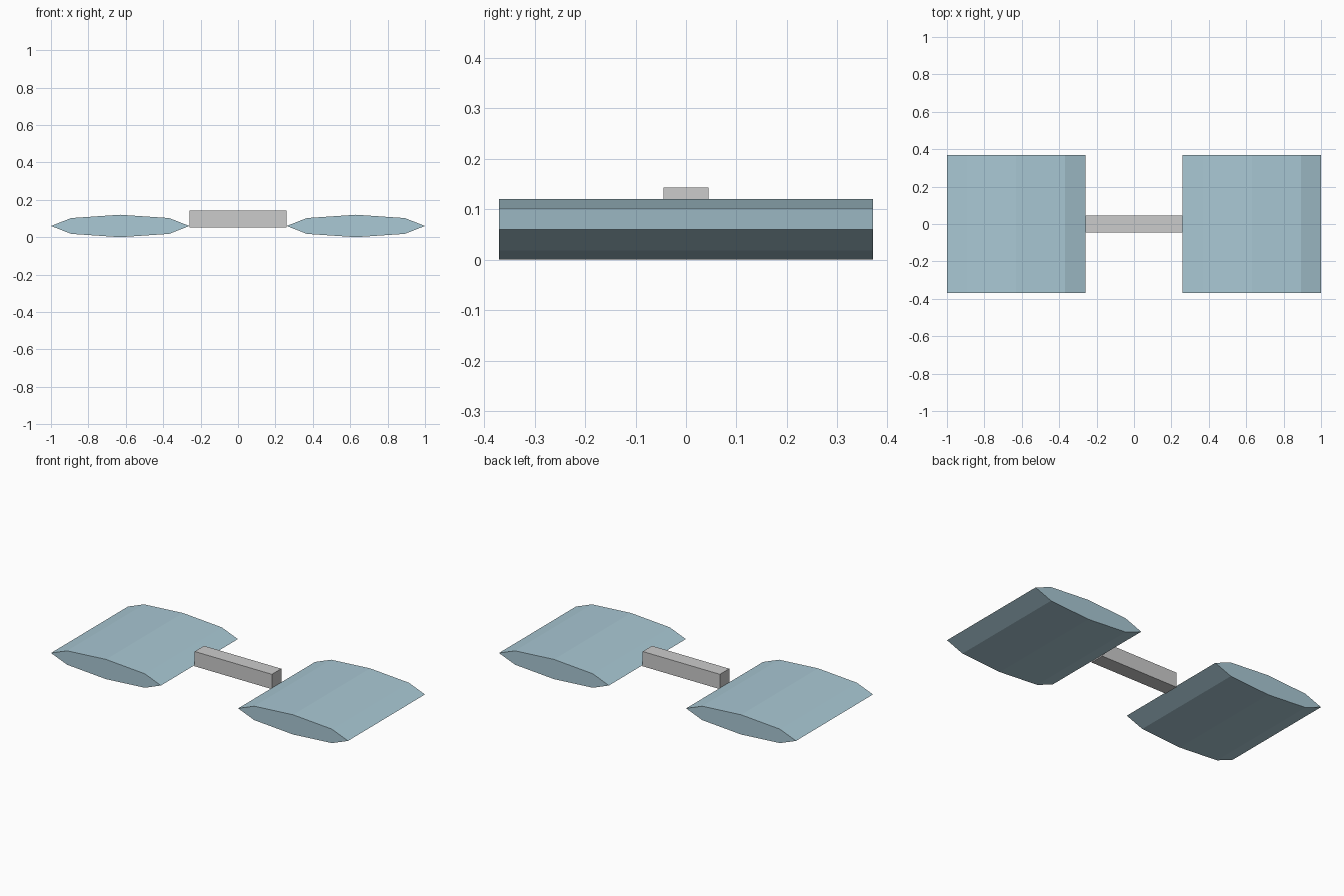
import bpy
from math import pi

if "Cube" in bpy.data.objects:
    bpy.data.objects.remove(bpy.data.objects["Cube"])

glass = bpy.data.materials.new("pale_blue")
glass.diffuse_color = (0.40, 0.58, 0.66, 1)
glass.use_nodes = True
glass.node_tree.nodes["Principled BSDF"].inputs["Base Color"].default_value = glass.diffuse_color

# Two flattened eight-sided lenses lying along y
for side, name in ((-1, "left_lens"), (1, "right_lens")):
    bpy.ops.mesh.primitive_cylinder_add(vertices=8, radius=1, depth=2,
                                        location=(side * 0.63, 0, 0.06),
                                        rotation=(pi / 2, 0, 0))
    lens = bpy.context.object
    lens.name = name
    lens.scale = (0.37, 0.06, 0.37)  # local y points up after the rotation
    lens.data.materials.append(glass)

# Square bar joining the lenses
bpy.ops.mesh.primitive_cube_add(size=1, location=(0, 0, 0.098))
bridge = bpy.context.object
bridge.name = "bridge_bar"
bridge.scale = (0.52, 0.09, 0.09)
